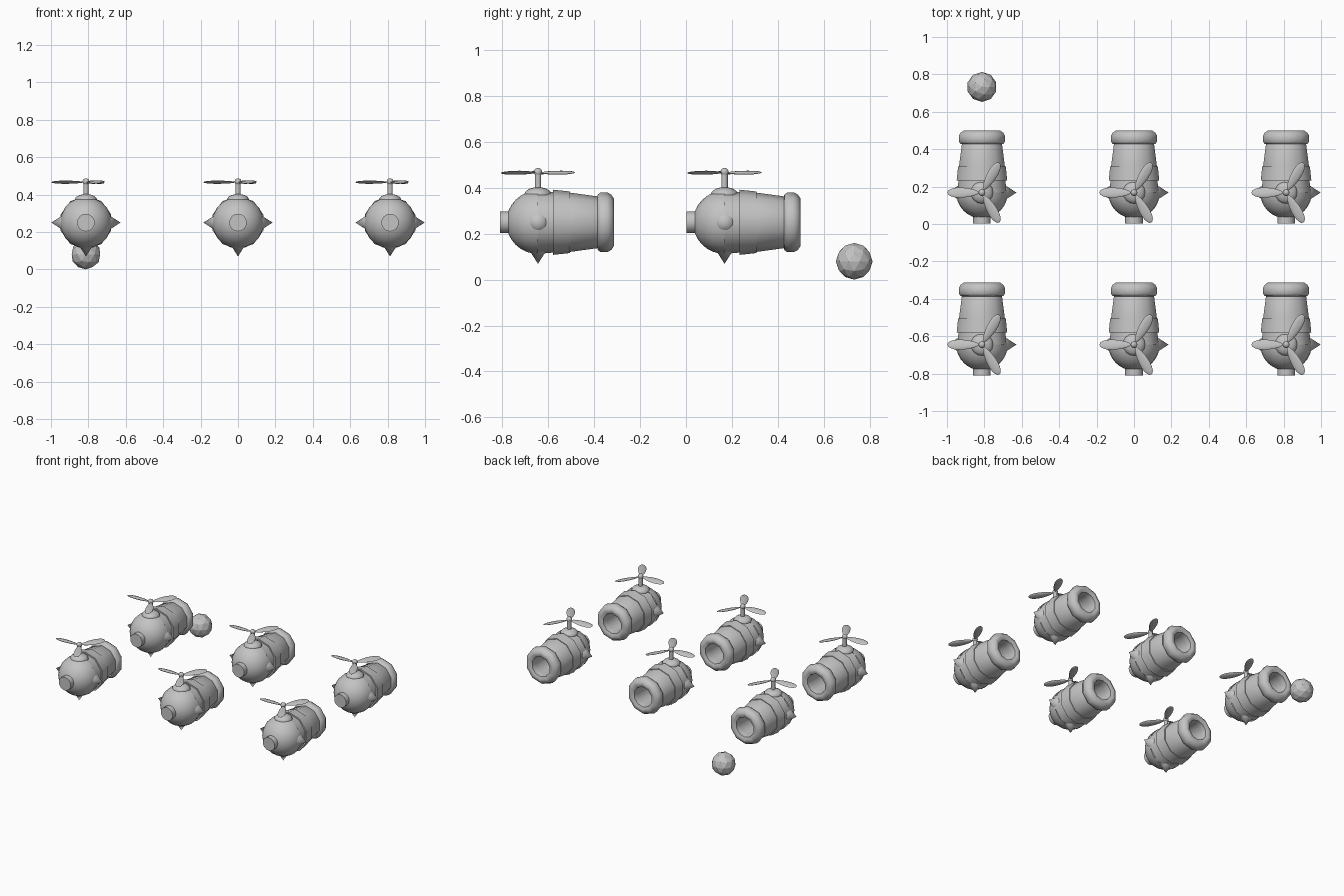
import bpy, bmesh, math
from mathutils import Matrix, Vector

old = bpy.data.objects.get("Cube")
if old:
    bpy.data.objects.remove(old)

# Single flat colour
grey = bpy.data.materials.new("iron grey")
grey.use_nodes = True
colour = (0.55, 0.55, 0.55, 1)
grey.diffuse_color = colour
grey.node_tree.nodes["Principled BSDF"].inputs["Base Color"].default_value = colour

AXIS_Z = 0.25          # height of the barrel axis
SPACING = 0.813        # distance between neighbouring cannons
ROW_Y = -0.645         # breech centre of the front row


def finish(bm, name, sharp=42):
    """Turn a bmesh into a mesh; sharp is the smoothing angle, 0 for flat."""
    bmesh.ops.remove_doubles(bm, verts=bm.verts, dist=1e-5)
    bmesh.ops.recalc_face_normals(bm, faces=bm.faces)
    mesh = bpy.data.meshes.new(name)
    bm.to_mesh(mesh)
    bm.free()
    mesh.materials.append(grey)
    mesh.polygons.foreach_set("use_smooth", [sharp > 0] * len(mesh.polygons))
    if sharp:
        mesh.set_sharp_from_angle(angle=math.radians(sharp))
    return mesh


def lathe(name, profile, sides, closed=False):
    """Revolve (y, radius) points about the y axis, one corner at the top."""
    bm = bmesh.new()
    rings = []
    for y, r in profile:
        ring = []
        for i in range(sides):
            a = math.tau * i / sides
            ring.append(bm.verts.new((r * math.sin(a), y, r * math.cos(a))))
        rings.append(ring)
    pairs = list(zip(rings, rings[1:]))
    if closed:
        pairs.append((rings[-1], rings[0]))
    for a, b in pairs:
        for i in range(sides):
            j = (i + 1) % sides
            bm.faces.new((a[i], a[j], b[j], b[i]))
    return finish(bm, name)


def cone(name, r1, r2, start, end, direction, sides=16):
    """Cone or cylinder from start to end along a direction from the breech."""
    bm = bmesh.new()
    turn = Vector((0, 0, 1)).rotation_difference(Vector(direction)).to_matrix().to_4x4()
    move = Matrix.Translation(Vector(direction) * (start + end) / 2)
    bmesh.ops.create_cone(bm, cap_ends=True, segments=sides, radius1=r1, radius2=r2,
                          depth=end - start, matrix=move @ turn)
    return finish(bm, name)


def ball(name, radius, height, z):
    """Ellipsoid standing on the vertical axis."""
    bm = bmesh.new()
    bmesh.ops.create_uvsphere(bm, u_segments=16, v_segments=10, radius=1)
    bmesh.ops.scale(bm, vec=(radius, radius, height), verts=bm.verts)
    bmesh.ops.translate(bm, vec=(0, 0, z), verts=bm.verts)
    return finish(bm, name)


def blade(name, angle):
    """Leaf-shaped propeller blade, slightly pitched."""
    bm = bmesh.new()
    bmesh.ops.create_uvsphere(bm, u_segments=10, v_segments=10, radius=1,
                              matrix=Matrix.Rotation(math.pi / 2, 4, 'Y'))
    for v in bm.verts:
        v.co.y *= 0.027 * (1 + 0.25 * v.co.x)
        v.co.z *= 0.007
        v.co.x = 0.1 + 0.085 * v.co.x
    pitch = Matrix.Rotation(math.radians(12), 4, 'X')
    place = Matrix.Translation((0, 0, 0.216)) @ Matrix.Rotation(angle, 4, 'Z')
    bmesh.ops.transform(bm, matrix=place @ pitch, verts=bm.verts)
    return finish(bm, name)


# Rounded breech: half a sphere
breech = [(-0.138 * math.cos(t), 0.138 * math.sin(t))
          for t in (math.pi / 2 * i / 8 for i in range(9))]

parts = [
    lathe("breech", breech, 20),
    # Tapered barrel with its hollow bore
    lathe("barrel", [(0, 0.138), (0.065, 0.132), (0.14, 0.129), (0.265, 0.112),
                     (0.3, 0.09), (0.3, 0.07), (0.08, 0.07), (0.08, 0)], 10),
    lathe("reinforcing_band", [(0.065, 0.12), (0.065, 0.142),
                               (0.14, 0.134), (0.14, 0.12)], 10, closed=True),
    lathe("muzzle_ring", [(0.257, 0.108), (0.261, 0.121), (0.273, 0.13),
                          (0.303, 0.13), (0.32, 0.12), (0.331, 0.103),
                          (0.331, 0.09), (0.323, 0.072), (0.29, 0.069)],
          10, closed=True),
    cone("rear_knob", 0.047, 0.047, 0.11, 0.166, (0, -1, 0)),
    cone("left_spike", 0.048, 0, 0.11, 0.185, (1, 0, 0)),
    cone("right_spike", 0.048, 0, 0.11, 0.185, (-1, 0, 0)),
    cone("bottom_spike", 0.045, 0, 0.11, 0.181, (0, 0, -1)),
    ball("rotor_mount", 0.06, 0.033, 0.12),
    cone("rotor_shaft", 0.014, 0.014, 0.13, 0.22, (0, 0, 1), 12),
    ball("rotor_hub", 0.018, 0.018, 0.219),
]
for i in range(3):
    parts.append(blade("rotor_blade", math.pi + math.tau * i / 3))

# Six cannons in two rows of three, sharing their meshes
for row in range(2):
    for column in (-1, 0, 1):
        for mesh in parts:
            obj = bpy.data.objects.new(mesh.name.split(".")[0], mesh)
            obj.location = (column * SPACING, ROW_Y + row * SPACING, AXIS_Z)
            bpy.context.collection.objects.link(obj)

# Faceted cannonball behind the right-hand column
bm = bmesh.new()
bmesh.ops.create_icosphere(bm, subdivisions=2, radius=0.08)
shot = bpy.data.objects.new("cannonball", finish(bm, "cannonball", 0))
shot.location = (-SPACING, 0.733, 0.08)
bpy.context.collection.objects.link(shot)
